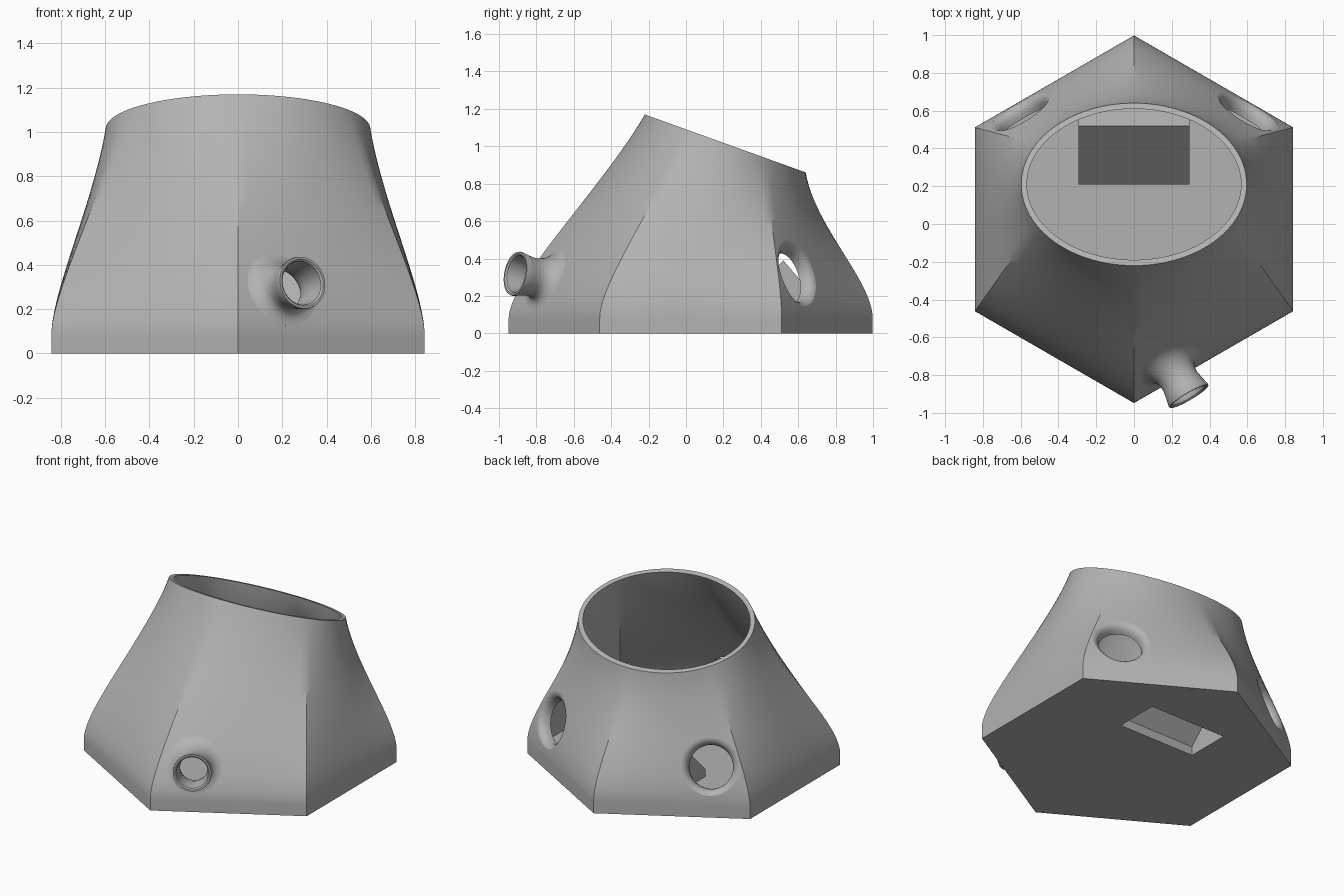
import bpy, bmesh, math
from mathutils import Vector
from mathutils.bvhtree import BVHTree

old = bpy.data.objects.get("Cube")
if old:
    bpy.data.objects.remove(old)

SIDE = 16            # points along each hexagon side
WALL = 0.03
FLOOR = 0.03

grey = bpy.data.materials.new("light grey")
grey.use_nodes = True
colour = (0.45, 0.45, 0.45, 1)
grey.diffuse_color = colour
grey.node_tree.nodes["Principled BSDF"].inputs["Base Color"].default_value = colour


def loft(name, rings, caps=True, loop=False):
    """Skin a list of equal closed rings into one object."""
    bm = bmesh.new()
    rows = [[bm.verts.new(p) for p in ring] for ring in rings]
    n = len(rows[0])
    pairs = list(zip(rows, rows[1:]))
    if loop:
        pairs.append((rows[-1], rows[0]))
    for a, b in pairs:
        for i in range(n):
            j = (i + 1) % n
            bm.faces.new((a[i], a[j], b[j], b[i]))
    if caps:
        bm.faces.new(rows[0][::-1])
        bm.faces.new(rows[-1])
    bmesh.ops.recalc_face_normals(bm, faces=bm.faces)
    mesh = bpy.data.meshes.new(name)
    bm.to_mesh(mesh)
    bm.free()
    mesh.materials.append(grey)
    ob = bpy.data.objects.new(name, mesh)
    bpy.context.collection.objects.link(ob)
    return ob


def activate(ob):
    bpy.ops.object.select_all(action="DESELECT")
    ob.select_set(True)
    bpy.context.view_layer.objects.active = ob


def smooth(ob):
    activate(ob)
    bpy.ops.object.shade_smooth_by_angle(angle=math.radians(30))


def cut(ob, cutter):
    cutter.hide_render = True
    mod = ob.modifiers.new("cut", "BOOLEAN")
    mod.operation = "DIFFERENCE"
    mod.solver = "EXACT"
    mod.object = cutter
    activate(ob)
    bpy.ops.object.modifier_apply(modifier=mod.name)


# Hexagon foot and slanted oval mouth, joined by curved ribs
def hexagon(inset, z):
    r = 0.973 - inset * 1.15
    corners = [Vector((r * math.cos(a), 0.025 + r * math.sin(a), z))
               for a in (math.radians(30 + 60 * k) for k in range(7))]
    return [corners[k].lerp(corners[k + 1], i / SIDE)
            for k in range(6) for i in range(SIDE)]


def mouth(inset):
    pts = []
    for i in range(6 * SIDE):
        a = math.radians(30) + math.tau * i / (6 * SIDE)
        y = (0.43 - inset) * math.sin(a)
        pts.append(Vector(((0.597 - inset) * math.cos(a), 0.21 + y, 1.015 - 0.36 * y)))
    return pts


def wall_rings(inset, base_z, steps=24):
    rings = [hexagon(inset, base_z)]
    foot, top = hexagon(inset, 0.08), mouth(inset)
    for s in range(steps + 1):
        t = s / steps
        ring = []
        for p, q in zip(foot, top):
            lean = 0.62 - 0.6 * (q.y - 0.21)
            p1 = p + Vector((0, 0, 0.2))
            d = p - q
            p2 = q + Vector((d.x * lean, d.y * lean, d.z)) * 0.37
            u = 1 - t
            ring.append(p * u**3 + p1 * 3 * u * u * t + p2 * 3 * u * t * t + q * t**3)
        rings.append(ring)
    return rings


shell = loft("shell", wall_rings(0, 0) + wall_rings(WALL, FLOOR)[::-1])
surface = BVHTree.FromObject(shell, bpy.context.evaluated_depsgraph_get())


# Round openings blended into the wall; profile rows are (radius, wall follow, height)
def opening(name, centre, axis, cut_radius, profile, n=64):
    c, w = Vector(centre), Vector(axis).normalized()
    u = w.cross(Vector((0, 0, 1))).normalized()
    v = u.cross(w)
    spokes = [u * math.cos(math.tau * i / n) + v * math.sin(math.tau * i / n) for i in range(n)]
    depth = []
    for s in spokes:
        hit = surface.ray_cast(c + s * cut_radius + w * 0.6, -w)[0]
        depth.append((hit - c).dot(w) if hit else 0)
    cutter = loft(name + "_cutter", [[c + s * cut_radius + w * h for s in spokes]
                                     for h in (-0.22, 0.22)])
    collar = loft(name, [[c + s * r + w * (d * k + h) for s, d in zip(spokes, depth)]
                         for r, k, h in profile], caps=False, loop=True)
    cut(shell, cutter)
    bpy.data.objects.remove(cutter)
    smooth(collar)


rolled_lip = [(0.18, 1, 0), (0.168, 1, -0.003), (0.155, 1, -0.012), (0.145, 1, -0.025),
              (0.138, 1, -0.045), (0.136, 1, -0.07), (0.145, 1, -0.07), (0.18, 1, -0.03)]
for side, name in ((1, "left_rear_hole"), (-1, "right_rear_hole")):
    opening(name, (side * 0.575, 0.55, 0.3), (side * 0.45, 0.78, 0.42), 0.18, rolled_lip)

spout = [(0.17, 1, 0), (0.15, 0.85, 0.008), (0.13, 0.6, 0.025), (0.113, 0.35, 0.05),
         (0.104, 0.1, 0.08), (0.103, 0, 0.11), (0.11, 0, 0.15), (0.12, 0, 0.195),
         (0.118, 0, 0.203), (0.108, 0, 0.203), (0.1, 0, 0.195), (0.09, 0, 0.13),
         (0.085, 0, 0.08), (0.09, 0.3, 0.02), (0.11, 0.6, -0.02), (0.17, 1, -0.03)]
opening("front_spout", (0.19, -0.74, 0.285), (0.5, -0.85, 0.17), 0.17, spout)


# Wedge hood over the slot in the floor
def prism(name, half_width, profile):
    return loft(name, [[Vector((x, y, z)) for y, z in profile]
                       for x in (-half_width, half_width)])


hood = prism("slot_hood", 0.295, [(0.21, 0.02), (0.21, 0.08), (0.52, 0.39), (0.77, 0.1), (0.77, 0.02)])
slot = prism("slot_cutter", 0.288, [(0.216, -0.1), (0.216, 0.06), (0.52, 0.364), (0.52, -0.1)])
cut(shell, slot)
cut(hood, slot)
bpy.data.objects.remove(slot)
smooth(shell)
